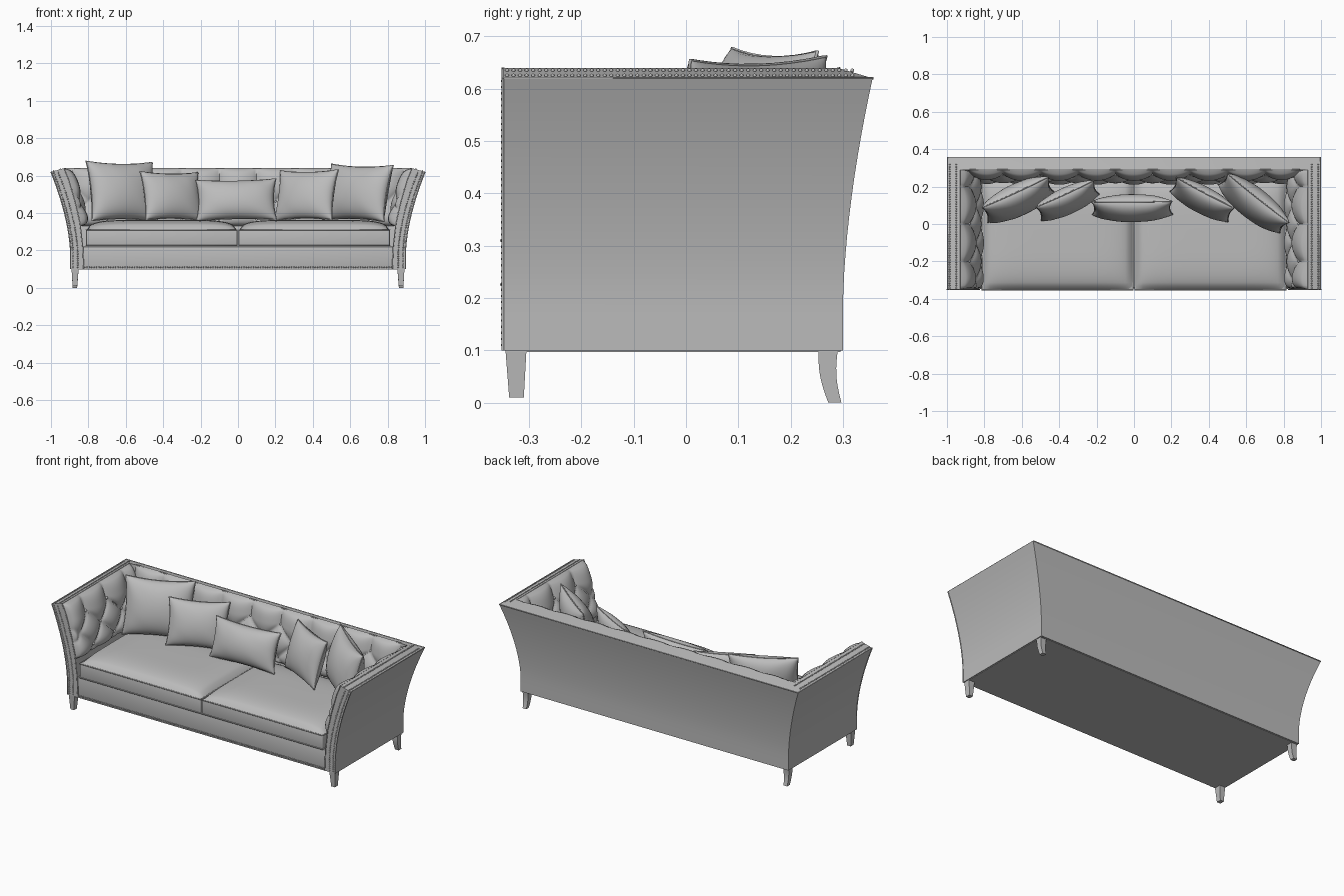
import bpy, bmesh, math
from mathutils import Matrix, Vector

if "Cube" in bpy.data.objects:
    bpy.data.objects.remove(bpy.data.objects["Cube"], do_unlink=True)

GREY = (0.5, 0.5, 0.5, 1)
fabric = bpy.data.materials.new("grey_fabric")
fabric.use_nodes = True
fabric.diffuse_color = GREY
fabric.node_tree.nodes["Principled BSDF"].inputs["Base Color"].default_value = GREY

FRONT = -0.35
SEAT = 0.22


def finish(name, bm, angle=40):
    bmesh.ops.remove_doubles(bm, verts=bm.verts, dist=0.0002)
    bmesh.ops.recalc_face_normals(bm, faces=bm.faces)
    mesh = bpy.data.meshes.new(name)
    bm.to_mesh(mesh)
    bm.free()
    obj = bpy.data.objects.new(name, mesh)
    bpy.context.collection.objects.link(obj)
    mesh.materials.append(fabric)
    bpy.ops.object.select_all(action="DESELECT")
    obj.select_set(True)
    bpy.context.view_layer.objects.active = obj
    bpy.ops.object.shade_smooth_by_angle(angle=math.radians(angle))
    return obj


def add_grid(bm, fn, nu, nv):
    rows = [[bm.verts.new(fn(i / nu, j / nv)) for j in range(nv + 1)] for i in range(nu + 1)]
    for a, b in zip(rows, rows[1:]):
        for j in range(nv):
            bm.faces.new((a[j], b[j], b[j + 1], a[j + 1]))


def add_loft(bm, rings, caps=True):
    loops = [[bm.verts.new(p) for p in r] for r in rings]
    n = len(loops[0])
    for a, b in zip(loops, loops[1:]):
        for j in range(n):
            bm.faces.new((a[j], a[(j + 1) % n], b[(j + 1) % n], b[j]))
    if caps:
        bm.faces.new(loops[0])
        bm.faces.new(loops[-1])


def box(name, lo, hi, bevel=0.0):
    bm = bmesh.new()
    rings = [[(lo[0], lo[1], z), (hi[0], lo[1], z), (hi[0], hi[1], z), (lo[0], hi[1], z)]
             for z in (lo[2], hi[2])]
    add_loft(bm, rings)
    if bevel:
        bmesh.ops.bevel(bm, geom=bm.edges[:], offset=bevel, segments=3, affect="EDGES", profile=0.5)
    return finish(name, bm)


def piping(name, points, radius=0.004, closed=False):
    curve = bpy.data.curves.new(name, "CURVE")
    curve.dimensions = "3D"
    curve.bevel_depth = radius
    curve.bevel_resolution = 1
    spline = curve.splines.new("POLY")
    spline.points.add(len(points) - 1)
    for sp, p in zip(spline.points, points):
        sp.co = (*p, 1)
    spline.use_cyclic_u = closed
    curve.materials.append(fabric)
    obj = bpy.data.objects.new(name, curve)
    bpy.context.collection.objects.link(obj)


# Flared shell: one profile swept round both arms and the back
def flare(z):
    t = max(0, (z - 0.18) / 0.44)
    return 0.895 + 0.105 * t ** 1.7


def back_y(x):
    return 0.30 + (x - 0.895) * 0.54


heights = [0.1 + 0.52 * i / 14 for i in range(15)]
outer = [(flare(z), back_y(flare(z)), z) for z in heights]
inner = [(0.93, 0.29, 0.64), (0.905, 0.285, 0.58), (0.87, 0.27, 0.46),
         (0.845, 0.25, 0.35), (0.83, 0.24, SEAT), (0.825, 0.24, 0.1)]
profile = outer + inner
bm = bmesh.new()
add_loft(bm, [[(-x, FRONT, z) for x, y, z in profile], [(-x, y, z) for x, y, z in profile],
              [(x, y, z) for x, y, z in profile], [(x, FRONT, z) for x, y, z in profile]])
finish("sofa_shell", bm)

# Base under the seat
box("base_rail", (-0.835, -0.343, 0.1), (0.835, 0.26, SEAT), 0.004)
box("underside_panel", (-0.89, -0.345, 0.097), (0.89, 0.295, 0.103))


# Deep buttoned linings: diamonds below, straight pleats above the top button row
def puff(s, t, q, pitch):
    a = max(0, (0.72 - t) / 0.3)
    u, v = s / pitch + a / 2, s / pitch - a / 2
    h = (abs(math.sin(math.pi * u)) * abs(math.sin(math.pi * v))) ** 0.35
    top = math.sqrt(max(0, 1 - abs(2 * t - 1) ** 6))
    end = math.sqrt(max(0, 1 - abs(2 * q - 1) ** 16))
    return top * end * (0.014 + 0.036 * h)


def back_point(q, t):
    s = -0.89 + 1.78 * q
    return (s, 0.25 + 0.045 * t - puff(s + 0.1, t, q, 0.2), 0.33 + 0.312 * t)


def arm_point(side):
    def point(q, t):
        s = FRONT + 0.002 + 0.64 * q
        return (side * (0.84 + 0.088 * t ** 1.2 - puff(s, t, q, 0.2)), s, 0.33 + 0.309 * t)
    return point


bm = bmesh.new()
add_grid(bm, back_point, 180, 36)
finish("buttoned_back", bm, 60)
for side, label in ((1, "left"), (-1, "right")):
    bm = bmesh.new()
    add_grid(bm, arm_point(side), 70, 36)
    finish(label + "_buttoned_arm", bm, 60)

# Buttons
bm = bmesh.new()
for row in range(3):
    t = 0.72 - 0.3 * row
    shift = 0.1 * (row % 2)
    for i in range(-4, 5):
        x = 0.2 * i - 0.1 + shift
        if abs(x) < 0.8:
            p = Vector(back_point((x + 0.89) / 1.78, t))
            bmesh.ops.create_icosphere(bm, subdivisions=2, radius=0.009, matrix=Matrix.Translation(p))
    for y in (-0.2 + shift, shift, -0.3 + shift * 2):
        for side in (1, -1):
            if -0.25 < y < 0.2:
                p = Vector(arm_point(side)((y - FRONT) / 0.64, t))
                bmesh.ops.create_icosphere(bm, subdivisions=2, radius=0.009, matrix=Matrix.Translation(p))
finish("buttons", bm, 60)

# Seat cushions with a crowned top and piped edges
for side, label in ((1, "left"), (-1, "right")):
    x0, x1 = sorted((side * 0.004, side * 0.812))
    y0, y1 = -0.353, 0.245
    box(label + "_seat_cushion", (x0, y0, SEAT + 0.003), (x1, y1, 0.312), 0.006)

    def crown(u, v):
        a, b = 2 * u - 1, 2 * v - 1
        h = ((1 - a ** 6) * (1 - b ** 4)) ** 0.5
        return (x0 + 0.003 + (x1 - x0 - 0.006) * u, y0 + 0.003 + (y1 - y0 - 0.006) * v, 0.31 + 0.053 * h)
    bm = bmesh.new()
    add_grid(bm, crown, 40, 32)
    finish(label + "_cushion_crown", bm, 70)
    for z in (0.31, SEAT + 0.006):
        piping(label + "_cushion_piping",
               [(x0, y0, z), (x1, y0, z), (x1, y1, z), (x0, y1, z)], 0.0035, True)


# Scatter pillows with pinched corners
def pillow(name, centre, width, height, thick, yaw, lean, roll=0):
    turn = (Matrix.Translation(centre) @ Matrix.Rotation(math.radians(yaw), 4, "Z")
            @ Matrix.Rotation(math.radians(-lean), 4, "X") @ Matrix.Rotation(math.radians(roll), 4, "Y"))

    def skin(face):
        def point(u, v):
            a, b = math.sin(math.pi * (u - 0.5)), math.sin(math.pi * (v - 0.5))
            x = a * width / 2 * (1 - 0.07 * (1 - b * b))
            z = b * height / 2 * (1 - 0.09 * (1 - a * a))
            full = max(0, (1 - a * a) * (1 - b * b))
            fold = 0.05 * math.sin(9 * a + 5 * b) * abs(a * b)
            return turn @ Vector((x, face * thick / 2 * full ** 0.45 * (1 + fold), z))
        return point
    bm = bmesh.new()
    add_grid(bm, skin(1), 24, 24)
    add_grid(bm, skin(-1), 24, 24)
    finish(name, bm, 60)
    edge = [skin(1)(i / 12, 0) for i in range(12)] + [skin(1)(1, i / 12) for i in range(12)]
    edge += [skin(1)(1 - i / 12, 1) for i in range(12)] + [skin(1)(0, 1 - i / 12) for i in range(12)]
    piping(name + "_seam", edge, 0.003, True)


pillow("pillow_far_right", (-0.62, 0.13, 0.515), 0.39, 0.33, 0.16, 25, 15, 1)
pillow("pillow_mid_right", (-0.355, 0.125, 0.49), 0.34, 0.27, 0.13, 25, 17, 1)
pillow("pillow_centre", (-0.01, 0.085, 0.47), 0.43, 0.23, 0.14, 0, 18, -1)
pillow("pillow_mid_left", (0.365, 0.13, 0.495), 0.35, 0.28, 0.13, -28, 17, -1)
pillow("pillow_far_left", (0.64, 0.11, 0.508), 0.42, 0.31, 0.16, -38, 14, 1)

# Piping along the arm fronts and the top rim
for side, label in ((1, "left"), (-1, "right")):
    piping(label + "_arm_piping", [(side * x, FRONT, z) for x, y, z in outer], 0.003)
    piping(label + "_inner_arm_piping", [(side * x, FRONT, z) for x, y, z in inner], 0.003)
x, y, z = outer[-1]
piping("rim_piping", [(-x + 0.003, FRONT, z), (-x + 0.003, y, z), (x - 0.003, y, z), (x - 0.003, FRONT, z)], 0.003)

# Nail heads on the arm fronts, arm tops and base
bm = bmesh.new()


def nail(x, y, z):
    bmesh.ops.create_icosphere(bm, subdivisions=1, radius=0.0042, matrix=Matrix.Translation((x, y, z)))


for side in (1, -1):
    for i in range(44):
        z = 0.11 + 0.505 * i / 43
        nail(side * (flare(z) - 0.013), FRONT, z)
        nail(side * (flare(z) - 0.038), FRONT, z)
    for i in range(54):
        y = FRONT + 0.008 + 0.66 * i / 53
        nail(side * 0.985, y, 0.625)
        nail(side * 0.95, y, 0.635)
for i in range(130):
    nail(-0.82 + 1.64 * i / 129, -0.344, 0.11)
finish("nail_heads", bm, 60)

# Tapered front legs and swept back legs
for side, label in ((1, "left"), (-1, "right")):
    for end, z0, ya, yb, ya2, yb2, sweep in (("front", 0.01, -0.345, -0.305, -0.338, -0.31, 0),
                                             ("back", 0.0, 0.253, 0.29, 0.272, 0.297, 0.006)):
        rings = []
        for i in range(7):
            t = i / 6
            bend = -sweep * math.sin(math.pi * t)
            a, b = ya + (ya2 - ya) * t + bend, yb + (yb2 - yb) * t + bend
            xa, xb, z = side * (0.852 + 0.008 * t), side * (0.89 - 0.006 * t), 0.1 + (z0 - 0.1) * t
            rings.append([(xa, a, z), (xb, a, z), (xb, b, z), (xa, b, z)])
        bm = bmesh.new()
        add_loft(bm, rings)
        finish(label + "_" + end + "_leg", bm, 30)
